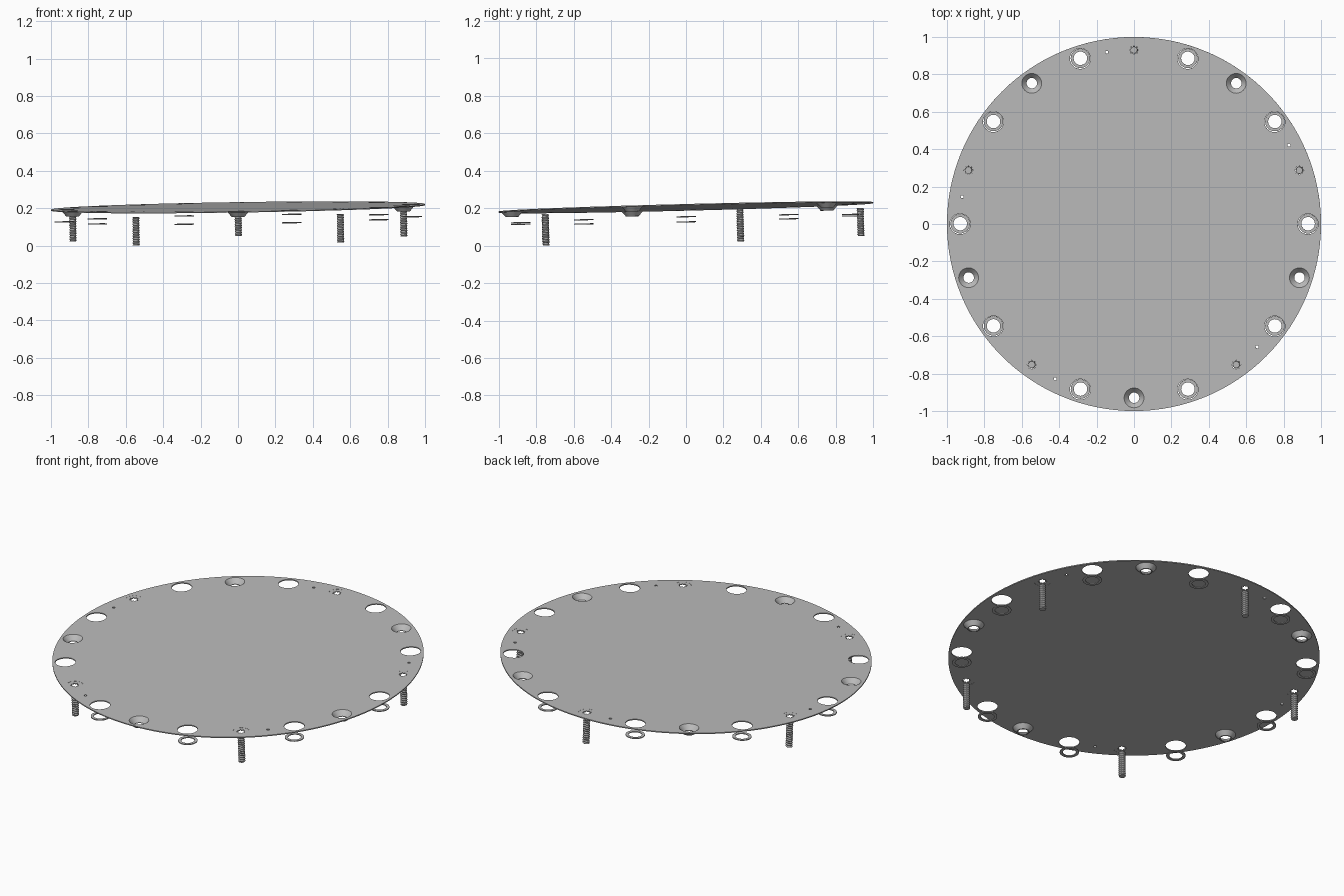
import bpy, bmesh, math
from mathutils import Matrix, Vector

if "Cube" in bpy.data.objects:
    bpy.data.objects.remove(bpy.data.objects["Cube"], do_unlink=True)

# Single metal colour
metal = bpy.data.materials.new("grey_metal")
metal.use_nodes = True
GREY = (0.5, 0.5, 0.5, 1)
metal.diffuse_color = GREY
metal.node_tree.nodes["Principled BSDF"].inputs["Base Color"].default_value = GREY

# Whole assembly leans slightly
HEIGHT = 0.2045
PITCH_R = 0.93
lean = Vector((0, 0, 1)).rotation_difference(Vector((-0.015, -0.025, 1)))
TILT = Matrix.Translation((0, 0, HEIGHT)) @ lean.to_matrix().to_4x4()


def polar(radius, degrees):
    a = math.radians(degrees)
    return Vector((radius * math.cos(a), radius * math.sin(a), 0))


def loop(radius, sides, centre=Vector(), inner=None):
    """Closed circle, or a star when an inner radius is given."""
    return [centre + polar(inner if inner and i % 2 else radius, 360 * i / sides)
            for i in range(sides)]


def sheet(name, loops, thickness):
    """Flat plate from an outline and its holes."""
    curve = bpy.data.curves.new(name, 'CURVE')
    curve.dimensions = '2D'
    curve.fill_mode = 'BOTH'
    curve.extrude = thickness / 2
    for pts in loops:
        spline = curve.splines.new('POLY')
        spline.points.add(len(pts) - 1)
        for p, co in zip(spline.points, pts):
            p.co = (*co, 1)
        spline.use_cyclic_u = True
    helper = bpy.data.objects.new(name + "_outline", curve)
    bpy.context.collection.objects.link(helper)
    bpy.context.view_layer.update()
    deps = bpy.context.evaluated_depsgraph_get()
    mesh = bpy.data.meshes.new_from_object(helper.evaluated_get(deps))
    bpy.data.objects.remove(helper, do_unlink=True)
    mesh.name = name
    return mesh


def grid_mesh(name, rows, cap=False):
    """Skin a stack of closed rings; optionally cap both ends."""
    bm = bmesh.new()
    rings = [[bm.verts.new(p) for p in row] for row in rows]
    n = len(rings[0])
    for a, b in zip(rings, rings[1:]):
        for i in range(n):
            j = (i + 1) % n
            bm.faces.new((a[i], a[j], b[j], b[i]))
    if cap:
        bm.faces.new(rings[0])
        bm.faces.new(rings[-1])
    else:
        for i in range(n):
            j = (i + 1) % n
            bm.faces.new((rings[-1][i], rings[-1][j], rings[0][j], rings[0][i]))
    bmesh.ops.recalc_face_normals(bm, faces=bm.faces)
    mesh = bpy.data.meshes.new(name)
    bm.to_mesh(mesh)
    bm.free()
    return mesh


def place(name, mesh, degrees=None, drop=0.0):
    mesh.materials.clear()
    mesh.materials.append(metal)
    ob = bpy.data.objects.new(name, mesh)
    bpy.context.collection.objects.link(ob)
    offset = Vector((0, 0, -drop))
    if degrees is not None:
        offset += polar(PITCH_R, degrees)
    ob.matrix_world = TILT @ Matrix.Translation(offset)
    return ob


screw_angles = [18 + 72 * k for k in range(5)]
cup_angles = [54 + 72 * k for k in range(5)]
ring_angles = [36 * k for k in range(10)]
pin_angles = [27 + 72 * k for k in range(5)]

# Round plate with all its holes
outlines = [loop(1.0, 128)]
for angles, radius, sides in ((screw_angles, 0.045, 32), (cup_angles, 0.053, 32),
                              (ring_angles, 0.055, 32), (pin_angles, 0.008, 12)):
    outlines += [loop(radius, sides, polar(PITCH_R, a)) for a in angles]
place("round_plate", sheet("round_plate", outlines, 0.006))

# Conical countersunk cups, open at the bottom
profile = [(0.053, 0.003), (0.028, -0.025), (0.028, -0.028), (0.034, -0.028), (0.055, -0.003)]
cup = grid_mesh("countersunk_cup",
                [[p + Vector((0, 0, z)) for p in loop(r, 32)] for r, z in profile])
for a in cup_angles:
    ob = place("countersunk_cup", cup, a)
with bpy.context.temp_override(active_object=ob, object=ob, selected_objects=[ob],
                               selected_editable_objects=[ob]):
    bpy.ops.object.shade_smooth_by_angle(angle=math.radians(40))

# Loose washers hanging below the large holes
washer = sheet("washer", [loop(0.052, 32), loop(0.036, 32)], 0.005)
for a in ring_angles:
    place("washer", washer, a, 0.064)

# Flat screw heads with a star socket
head = sheet("screw_head", [loop(0.045, 32), loop(0.026, 16, inner=0.015)], 0.005)

# Threaded shafts: the radius follows a helix
TOP, BOTTOM, TURN, SIDES = -0.026, -0.177, 0.0126, 16
STEPS = 72
rows = []
for s in range(STEPS + 1):
    z = TOP + (BOTTOM - TOP) * s / STEPS
    row = []
    for i in range(SIDES):
        phase = (z / TURN + i / SIDES) % 1
        radius = 0.0155 + 0.0045 * (1 - abs(2 * phase - 1))
        row.append(polar(radius, 360 * i / SIDES) + Vector((0, 0, z)))
    rows.append(row)
shaft = grid_mesh("screw_shaft", rows, cap=True)
for a in screw_angles:
    place("screw_head", head, a)
    place("screw_shaft", shaft, a)
